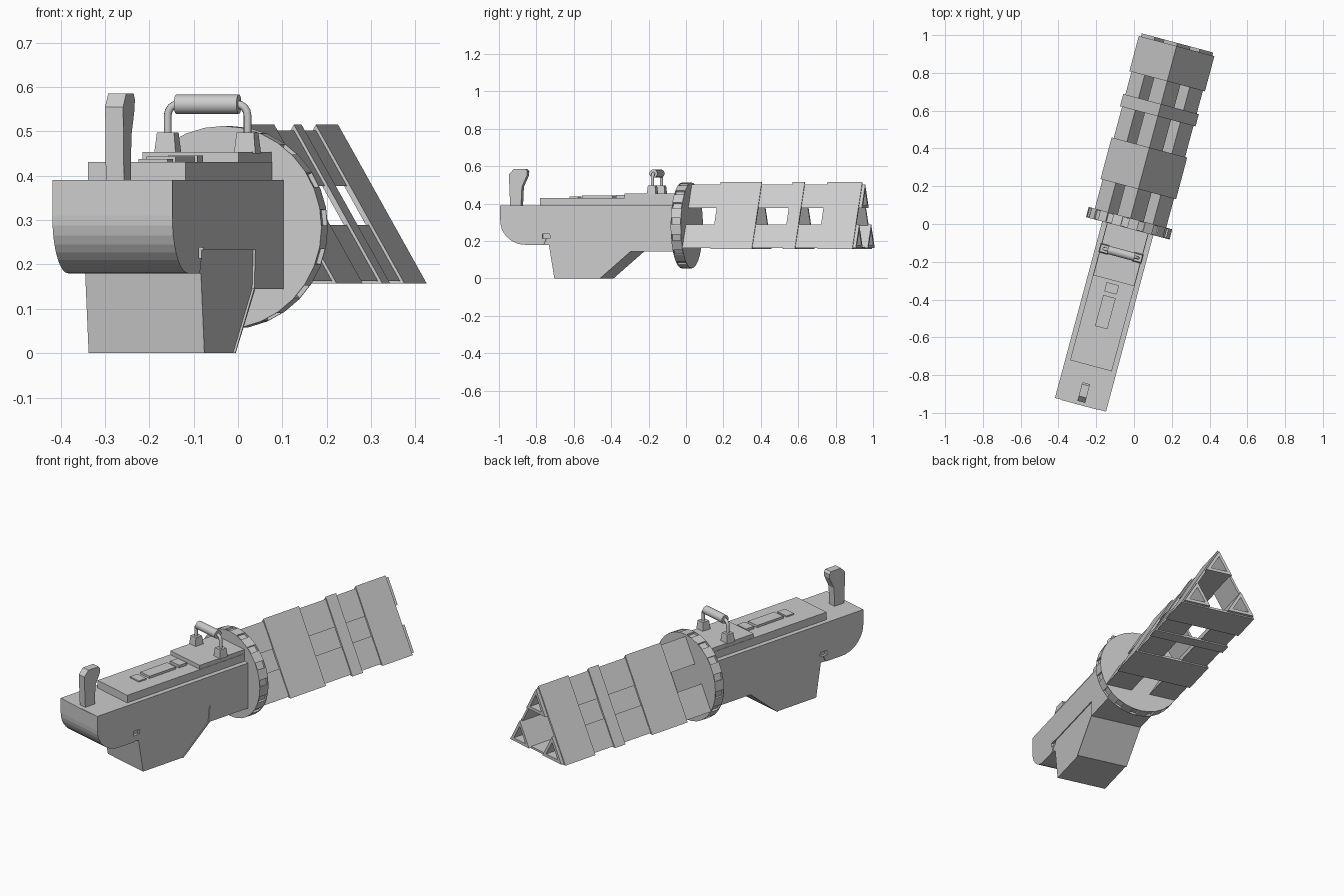
import bpy, bmesh, math
from mathutils import Matrix, Vector

if "Cube" in bpy.data.objects:
    bpy.data.objects.remove(bpy.data.objects["Cube"])

ANG = math.radians(-15)                       # whole model is turned in plan
ROOT = Matrix.Translation((-0.025, 0.007, 0)) @ Matrix.Rotation(ANG, 4, 'Z')


def finish(bm, name):
    bmesh.ops.recalc_face_normals(bm, faces=bm.faces[:])
    me = bpy.data.meshes.new(name)
    bm.to_mesh(me)
    bm.free()
    ob = bpy.data.objects.new(name, me)
    bpy.context.collection.objects.link(ob)
    ob.matrix_world = ROOT
    return ob


def side_profile(name, pts, x0, x1):
    """Extrude a (y, z) outline across the width."""
    bm = bmesh.new()
    f = bm.faces.new([bm.verts.new((x0, y, z)) for y, z in pts])
    r = bmesh.ops.extrude_face_region(bm, geom=[f])
    bmesh.ops.translate(bm, vec=(x1 - x0, 0, 0),
                        verts=[v for v in r['geom'] if isinstance(v, bmesh.types.BMVert)])
    return finish(bm, name)


def box(name, x, y, z, taper=1.0):
    """Box from three (min, max) ranges, with an optionally smaller top."""
    bm = bmesh.new()
    bmesh.ops.create_cube(bm, size=1)
    for v in bm.verts:
        k = taper if v.co.z > 0 else 1
        v.co = [(a + b) / 2 + c * (b - a) * s
                for (a, b), c, s in zip((x, y, z), v.co, (k, k, 1))]
    return finish(bm, name)


def hollow(name, outer, inner, y0, y1):
    """Tube along y between two (x, z) outlines."""
    bm = bmesh.new()
    loops = [[bm.verts.new((x, y, z)) for x, z in pts]
             for y, pts in ((y0, outer), (y1, outer), (y1, inner), (y0, inner))]
    n = len(outer)
    for k in range(4):
        a, b = loops[k], loops[(k + 1) % 4]
        for i in range(n):
            j = (i + 1) % n
            bm.faces.new((a[i], a[j], b[j], b[i]))
    return finish(bm, name)


def cut(ob, cutter):
    m = ob.modifiers.new('cut', 'BOOLEAN')
    m.operation, m.solver, m.object = 'DIFFERENCE', 'EXACT', cutter
    bpy.context.view_layer.objects.active = ob
    bpy.ops.object.modifier_apply(modifier=m.name)
    bpy.data.objects.remove(cutter)


# Main body: rounded nose, chin, grip and straight rear in one side outline
W = 0.14
nose = [(-0.86 - 0.138 * math.sin(t), 0.31 - 0.13 * math.cos(t))
        for t in [math.radians(a) for a in range(90, -1, -10)]]
body = side_profile('body', [(-0.998, 0.39)] + nose +
                    [(-0.73, 0.18), (-0.70, 0), (-0.446, 0), (-0.275, 0.145),
                     (-0.02, 0.145), (-0.02, 0.39)], -W, W)
# Shallow grip side panels and small slots ahead of the grip
panel = [(-0.76, 0.175), (-0.735, 0.232), (-0.275, 0.232), (-0.284, 0.146),
         (-0.462, -0.01), (-0.71, -0.01)]
for s in (-1, 1):
    cut(body, side_profile('panel_cutter', panel, s * (W - 0.005), s * (W + 0.02)))
    cut(body, box('slot_cutter', sorted((s * (W - 0.015), s * (W + 0.02))),
                  (-0.765, -0.725), (0.214, 0.238)))

# Nose plate and stepped top cover
box('nose_plate', (-0.1, 0.1), (-1.0, -0.97), (0.34, 0.389))
box('top_cover', (-0.114, 0.114), (-0.784, -0.02), (0.385, 0.431))
box('rear_cover', (-0.112, 0.112), (-0.318, -0.02), (0.43, 0.453))
for name, y0, y1, h in (('front_button', -0.643, -0.595, 0.438),
                        ('centre_panel', -0.575, -0.405, 0.443),
                        ('rear_button', -0.385, -0.335, 0.445)):
    box(name, (-0.034, 0.034), (y0, y1), (0.425, h))

# Front sight post with overhanging top
side_profile('front_sight', [(-0.975, 0.385), (-0.982, 0.555), (-0.955, 0.585),
                             (-0.89, 0.585), (-0.88, 0.572), (-0.882, 0.55),
                             (-0.91, 0.49), (-0.915, 0.385)], -0.021, 0.021)

# Carry handle: two feet, a bent rod and a round grip
HY, HX, HZ = -0.168, 0.093, 0.561
for s, side in ((-1, 'left'), (1, 'right')):
    box('handle_foot_' + side, (s * HX - 0.025, s * HX + 0.025),
        (HY - 0.025, HY + 0.025), (0.45, 0.497), 0.8)
arc = [(HX - 0.025 + 0.025 * math.cos(a), HZ - 0.025 + 0.025 * math.sin(a))
       for a in [math.radians(22.5 * i) for i in range(5)]]
half = [(HX, 0.49)] + arc
path = half + [(-x, z) for x, z in reversed(half)]
cu = bpy.data.curves.new('handle_rod', 'CURVE')
cu.dimensions, cu.bevel_depth, cu.bevel_resolution, cu.use_fill_caps = '3D', 0.009, 2, True
sp = cu.splines.new('POLY')
sp.points.add(len(path) - 1)
for p, (x, z) in zip(sp.points, path):
    p.co = (x, HY, z, 1)
rod = bpy.data.objects.new('handle_rod', cu)
bpy.context.collection.objects.link(rod)
rod.matrix_world = ROOT
bm = bmesh.new()
bmesh.ops.create_cone(bm, cap_ends=True, segments=20, radius1=0.022, radius2=0.022, depth=0.146,
                      matrix=Matrix.Translation((0, HY, HZ)) @ Matrix.Rotation(math.pi / 2, 4, 'Y'))
grip = finish(bm, 'handle_grip')
bpy.ops.object.select_all(action='DESELECT')
grip.select_set(True)
bpy.context.view_layer.objects.active = grip
bpy.ops.object.shade_smooth_by_angle(angle=math.radians(40))

# Collar disc with pockets in every other rim face
bm = bmesh.new()
bmesh.ops.create_cone(bm, cap_ends=True, segments=32, radius1=0.229, radius2=0.229, depth=0.056,
                      matrix=Matrix.Translation((0, -0.003, 0.283)) @ Matrix.Rotation(math.pi / 2, 4, 'X'))
bmesh.ops.recalc_face_normals(bm, faces=bm.faces[:])
rim = [f for f in bm.faces if len(f.verts) == 4]
rim.sort(key=lambda f: math.atan2(f.calc_center_median().z - 0.283, f.calc_center_median().x))
pockets = rim[::2]
bmesh.ops.inset_individual(bm, faces=pockets, thickness=0.006)
bmesh.ops.inset_individual(bm, faces=pockets, thickness=0.0005, depth=-0.01)
finish(bm, 'collar_disc')

# Triangular barrel: three hollow corner rails held by three bands
CZ = 0.276


def tri(r):
    return [Vector((r * math.sin(a), CZ + r * math.cos(a)))
            for a in [math.radians(120 * i) for i in range(3)]]


def shrink(pts, k):
    c = sum(pts, Vector((0, 0))) / 3
    return [c + (p - c) * k for p in pts]


corners = tri(0.226)
for i, name in enumerate(('top', 'right', 'left')):
    c = corners[i]
    rail = [c, c.lerp(corners[(i + 1) % 3], 0.37), c.lerp(corners[(i + 2) % 3], 0.37)]
    hollow('barrel_rail_' + name, rail, shrink(rail, 0.62), 0.02, 0.985)
for name, y0, y1 in (('rear', 0.184, 0.412), ('middle', 0.583, 0.65), ('end', 0.775, 0.968)):
    hollow('barrel_band_' + name, tri(0.239), tri(0.215), y0, y1)
